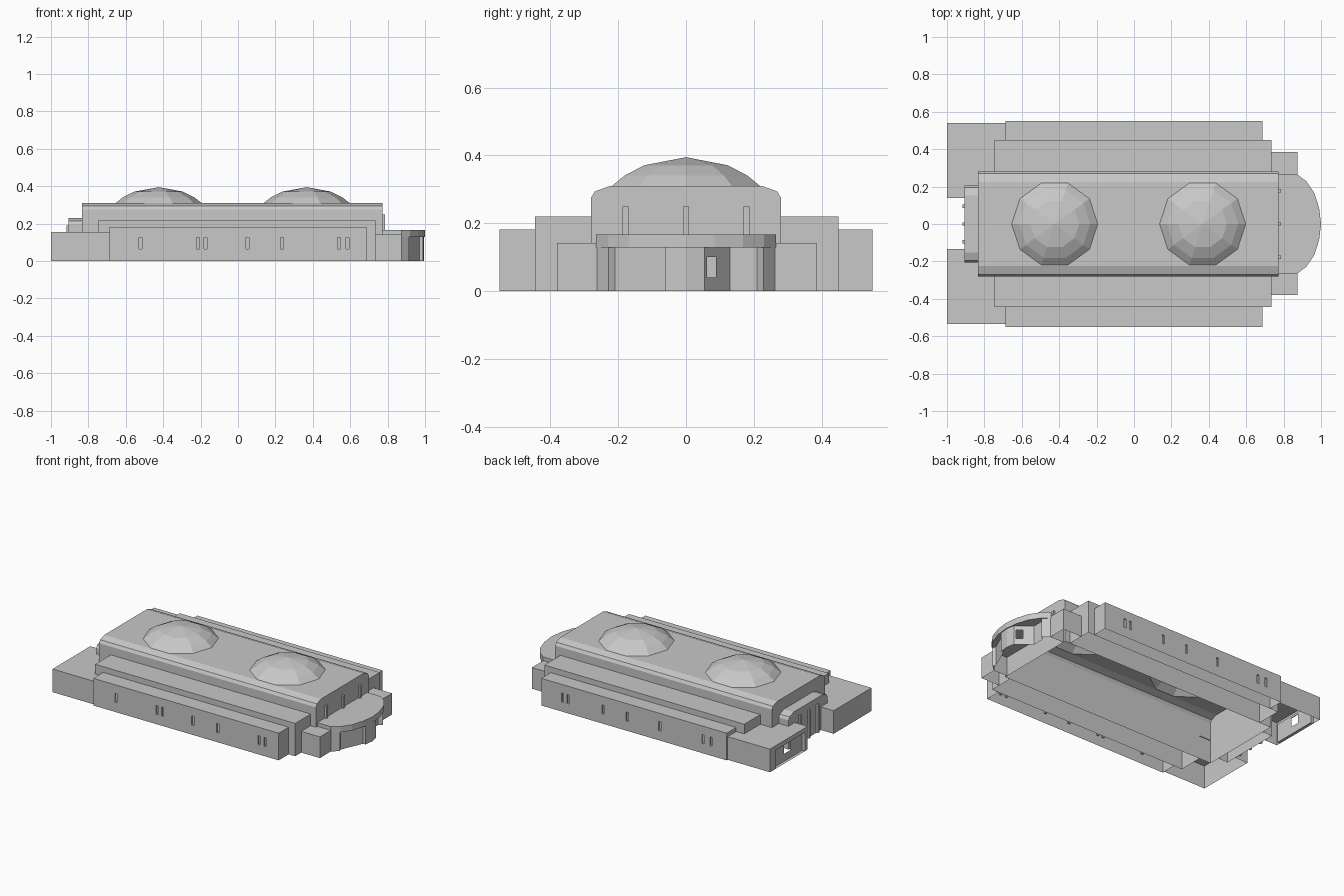
import bpy, bmesh, math
from mathutils import Vector

cube = bpy.data.objects.get("Cube")
if cube:
    bpy.data.objects.remove(cube, do_unlink=True)

GREY = (0.58, 0.58, 0.58, 1)
stone = bpy.data.materials.new("grey_stone")
stone.use_nodes = True
stone.diffuse_color = GREY
for node in stone.node_tree.nodes:
    if node.type == 'BSDF_PRINCIPLED':
        node.inputs["Base Color"].default_value = GREY


def finish(name, bm, recalc=False):
    bmesh.ops.remove_doubles(bm, verts=bm.verts, dist=0.0002)
    if recalc:
        bmesh.ops.recalc_face_normals(bm, faces=bm.faces)
    mesh = bpy.data.meshes.new(name)
    bm.to_mesh(mesh)
    bm.free()
    mesh.materials.append(stone)
    obj = bpy.data.objects.new(name, mesh)
    bpy.context.collection.objects.link(obj)


def face(bm, points):
    return bm.faces.new([bm.verts.new(p) for p in points])


def wall(bm, p0, p1, z0, z1, openings=()):
    """Upright sheet; each opening is (u0, u1, low, high, depth, inner openings)."""
    p0, p1 = Vector(p0), Vector(p1)
    length = (p1 - p0).length
    d = (p1 - p0) / length
    inward = Vector((-d.y, d.x))

    def at(u, z, depth=0):
        p = p0 + d * u + inward * depth
        return (p.x, p.y, z)

    us = sorted({0, length, *[u for o in openings for u in o[:2]]})
    zs = sorted({z0, z1, *[z for o in openings for z in o[2:4]]})
    for a, b in zip(us, us[1:]):
        for lo, hi in zip(zs, zs[1:]):
            u, z = (a + b) / 2, (lo + hi) / 2
            if not any(o[0] < u < o[1] and o[2] < z < o[3] for o in openings):
                face(bm, [at(a, lo), at(b, lo), at(b, hi), at(a, hi)])
    # Recessed back panel and reveals
    for a, b, lo, hi, depth, inner in openings:
        if depth:
            ring = [(a, lo), (b, lo), (b, hi), (a, hi)]
            for s, t in zip(ring, ring[1:] + ring[:1]):
                face(bm, [at(*s), at(*t), at(*t, depth), at(*s, depth)])
            wall(bm, at(a, 0, depth)[:2], at(b, 0, depth)[:2], lo, hi, inner)


def shell(name, outline, z1, z0=0, sides=None, openings=None, floor=False):
    """Hollow flat-roofed block from a counterclockwise outline; sides picks its walls."""
    bm = bmesh.new()
    for i, p in enumerate(outline):
        if sides is None or i in sides:
            wall(bm, p, outline[(i + 1) % len(outline)], z0, z1, (openings or {}).get(i, ()))
    face(bm, [(x, y, z1) for x, y in outline])
    if floor:
        face(bm, [(x, y, z0) for x, y in reversed(outline)])
    finish(name, bm)


def rect(x0, x1, y0, y1):
    return [(x0, y0), (x1, y0), (x1, y1), (x0, y1)]


SIDES = 10
RADIUS = 0.23


def ring(cx, r, z):
    return [(cx + r * math.cos(math.tau * i / SIDES),
             r * math.sin(math.tau * i / SIDES), z) for i in range(SIDES)]


def vault(name, ends, x0, x1, half, height, domes=()):
    """Hall with softened eaves; the flat roof is open below each dome."""
    side = [(half, 0), (half, height - 0.035), (half - 0.011, height - 0.016),
            (half - 0.055, height)]
    profile = [(-y, z) for y, z in side] + side[::-1]
    bm = bmesh.new()
    for x in ends:
        face(bm, [(x, y, z) for y, z in profile])
    for i, ((ya, za), (yb, zb)) in enumerate(zip(profile, profile[1:])):
        if i != len(side) - 1:
            face(bm, [(x0, ya, za), (x0, yb, zb), (x1, yb, zb), (x1, ya, za)])
    flat = half - 0.055
    loops = [[(x, y, height) for x, y in rect(x0, x1, -flat, flat)]]
    loops += [ring(cx, RADIUS, height) for cx in domes]
    edges = []
    for loop in loops:
        vs = [bm.verts.new(p) for p in loop]
        edges += [bm.edges.new((v, w)) for v, w in zip(vs, vs[1:] + vs[:1])]
    made = bmesh.ops.triangle_fill(bm, edges=edges, use_beauty=True, normal=(0, 0, 1))
    holes = [f for f in made["geom"] if isinstance(f, bmesh.types.BMFace) and any(
        all(math.hypot(v.co.x - cx, v.co.y) < RADIUS * 1.01 for v in f.verts)
        for cx in domes)]
    bmesh.ops.delete(bm, geom=holes, context='FACES_ONLY')
    finish(name, bm, recalc=True)


# Main hall and its two faceted domes
ROOF = 0.31
WEST, EAST = -0.833, 0.773
DOMES = {"west_dome": -0.424, "east_dome": 0.367}
vault("main_hall", (WEST, EAST), WEST, EAST, 0.28, ROOF, DOMES.values())
for name, cx in DOMES.items():
    bm = bmesh.new()
    rings = [ring(cx, r, z) for r, z in ((RADIUS, ROOF), (0.19, 0.341), (0.13, 0.371))]
    for low, high in zip(rings, rings[1:]):
        for i in range(SIDES):
            j = (i + 1) % SIDES
            face(bm, [low[i], low[j], high[j], high[i]])
    for i in range(SIDES):
        face(bm, [rings[-1][i], rings[-1][(i + 1) % SIDES], (cx, 0, 0.395)])
    finish(name, bm)

# Stepped side aisles, open towards the hall
RIGHT_SIDES, LEFT_SIDES = (0, 1, 3), (1, 2, 3)
shell("inner_aisle_right", rect(-0.747, 0.735, -0.445, -0.28), 0.22, sides=RIGHT_SIDES)
shell("inner_aisle_left", rect(-0.747, 0.735, 0.28, 0.45), 0.22, sides=LEFT_SIDES)


# Outer aisles with narrow recessed windows
def slits(centres):
    return [(u - 0.008, u + 0.008, 0.065, 0.125, 0.01, ()) for u in centres]


END = 0.687
front_x = (-0.52, -0.215, -0.175, 0.05, 0.235, 0.54, 0.585)
back_x = (0.53, 0.49, 0.23, 0.05, -0.19, -0.51, -0.57)
shell("outer_aisle_right", rect(-END, END, -0.55, -0.445), 0.182, sides=RIGHT_SIDES,
      openings={0: slits([x + END for x in front_x])})
shell("outer_aisle_left", rect(-END, END, 0.45, 0.55), 0.182, sides=LEFT_SIDES,
      openings={2: slits([END - x for x in back_x])})

# West wings stepped around the aisles; the left one has a panel with an open window
wing = [(-1, 0.14), (-0.905, 0.14), (-0.905, 0.207), (WEST, 0.207), (WEST, 0.28),
        (-0.747, 0.28), (-0.747, 0.45), (-END, 0.45), (-END, 0.54), (-1, 0.54)]
WING_SIDES = (0, 8, 9)
window = (0.12, 0.18, 0.05, 0.11, 0, ())
shell("west_wing_left", wing, 0.155, sides=WING_SIDES,
      openings={9: [(0.06, 0.37, 0, 0.125, 0.02, [window])]})
shell("west_wing_right", [(x, 0.005 - y) for x, y in reversed(wing)], 0.155,
      sides=WING_SIDES)

# West porch with slim piers
vault("west_porch", (-0.905,), -0.905, WEST, 0.207, 0.23)
for i, y in enumerate((-0.095, 0, 0.095)):
    shell(f"west_pier_{i + 1}", rect(-0.917, -0.905, y - 0.009, y + 0.009), 0.19,
          sides=RIGHT_SIDES + (2,))

# East corner blocks and piers
for name, y0, y1, sides in (("right", -0.38, -0.26, RIGHT_SIDES[:2]),
                            ("left", 0.26, 0.385, LEFT_SIDES[:2])):
    shell(f"east_block_{name}", rect(0.735, 0.873, y0, y1), 0.142, sides=sides)
for i, y in enumerate((-0.178, 0, 0.178)):
    shell(f"east_pier_{i + 1}", rect(EAST, 0.786, y - 0.009, y + 0.009), 0.25, 0.167,
          sides=(0, 1, 2))

# Rounded east apse: overhanging roof band on recessed walls
band = [(EAST, -0.265), (0.873, -0.265), (0.92, -0.23), (0.963, -0.168), (0.99, -0.085)]
shell("apse_roof", band + [(1, 0)] + [(x, -y) for x, y in reversed(band)],
      0.167, 0.128, sides=range(len(band) * 2), floor=True)

path = [(EAST, -0.263), (0.873, -0.263), (0.915, -0.228), (0.905, -0.21), (0.97, -0.06),
        (0.988, -0.06), (0.995, 0), (0.985, 0.055), (0.89, 0.13), (0.89, 0.21),
        (0.915, 0.228), (0.873, 0.263), (EAST, 0.263)]
WINDOW_WALL = 7
bm = bmesh.new()
for i, (p, q) in enumerate(zip(path, path[1:])):
    opening = [(0.012, 0.055, 0.04, 0.1, 0, ())] if i == WINDOW_WALL else ()
    wall(bm, p, q, 0, 0.13, opening)
finish("apse_walls", bm)
